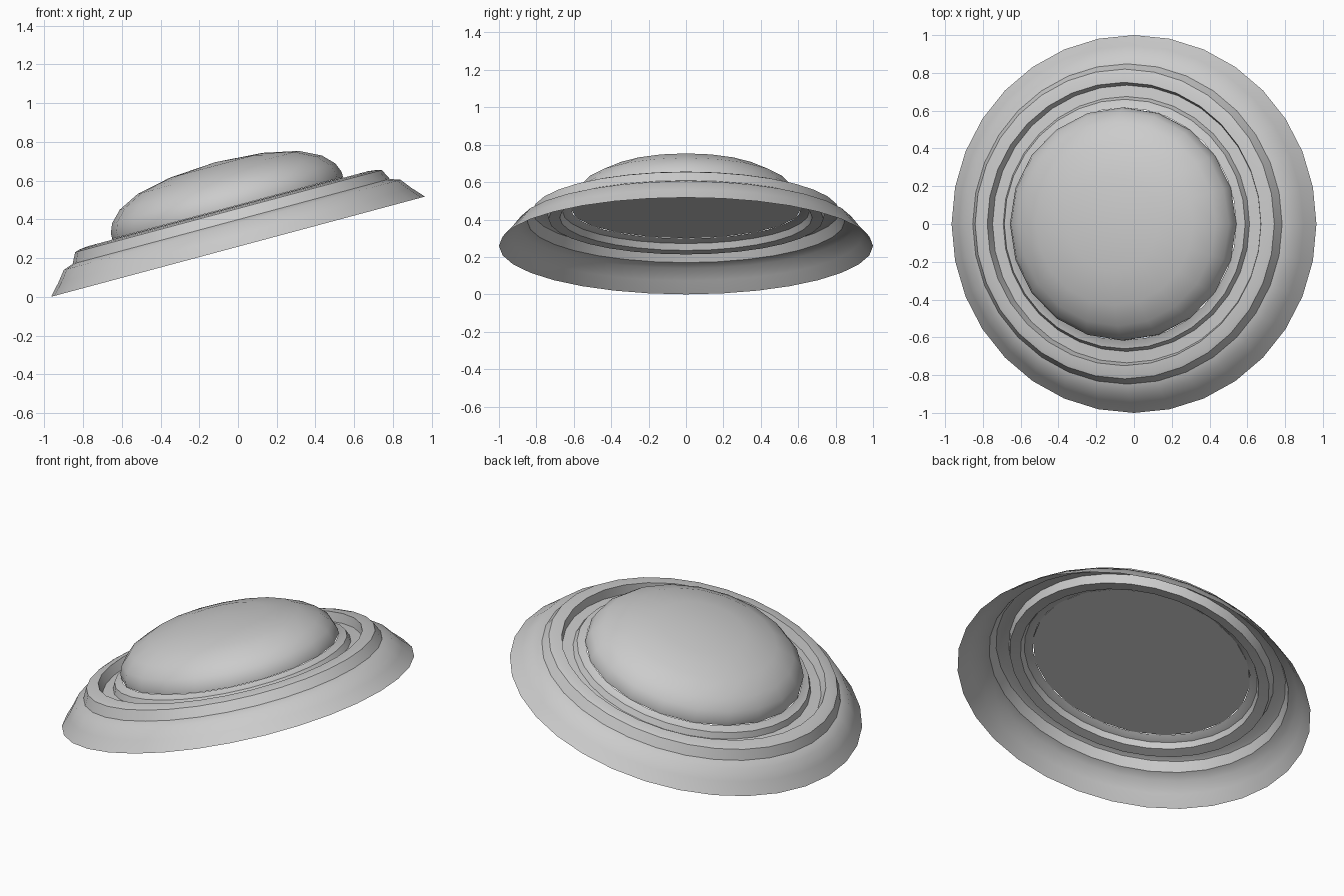
import bpy, bmesh
from math import sin, cos, pi, radians
from mathutils import Matrix

if "Cube" in bpy.data.objects:
    bpy.data.objects.remove(bpy.data.objects["Cube"])

TILT = Matrix.Translation((0, 0, sin(radians(15)))) @ Matrix.Rotation(radians(-15), 4, 'Y')


def lathe(name, profile, segments, cap_start=False):
    """Spin a (radius, height) profile, then tilt it; radius 0 becomes a pole."""
    bm = bmesh.new()
    rings = []
    for r, h in profile:
        if r == 0:
            rings.append([bm.verts.new((0, 0, h))] * segments)
        else:
            rings.append([bm.verts.new((r * cos(2 * pi * i / segments),
                                        r * sin(2 * pi * i / segments), h))
                          for i in range(segments)])
    for a, b in zip(rings, rings[1:]):
        for i in range(segments):
            j = (i + 1) % segments
            if b[i] is b[j]:
                bm.faces.new((a[i], a[j], b[i]))
            else:
                bm.faces.new((a[i], a[j], b[j], b[i]))
    if cap_start:
        bm.faces.new(rings[0][::-1])
    bm.transform(TILT)
    mesh = bpy.data.meshes.new(name)
    bm.to_mesh(mesh)
    bm.free()
    obj = bpy.data.objects.new(name, mesh)
    bpy.context.collection.objects.link(obj)
    bpy.ops.object.select_all(action='DESELECT')
    obj.select_set(True)
    bpy.context.view_layer.objects.active = obj
    bpy.ops.object.shade_smooth_by_angle(angle=radians(35))
    return obj


# Thin stepped rim: skirt, raised flange, groove and inner ledge
lathe("stepped_rim", [
    (1.0, 0), (0.945, 0.06), (0.90, 0.117), (0.848, 0.135),
    (0.82, 0.19), (0.80, 0.197), (0.75, 0.203),
    (0.735, 0.15), (0.675, 0.156),
    (0.66, 0.19), (0.642, 0.194), (0.615, 0.206)], 32)

# Domed centre with a flat underside
lathe("dome", [
    (0.617, 0.207), (0.617, 0.235), (0.597, 0.285), (0.54, 0.343),
    (0.43, 0.397), (0.25, 0.435), (0, 0.452)], 20, cap_start=True)
